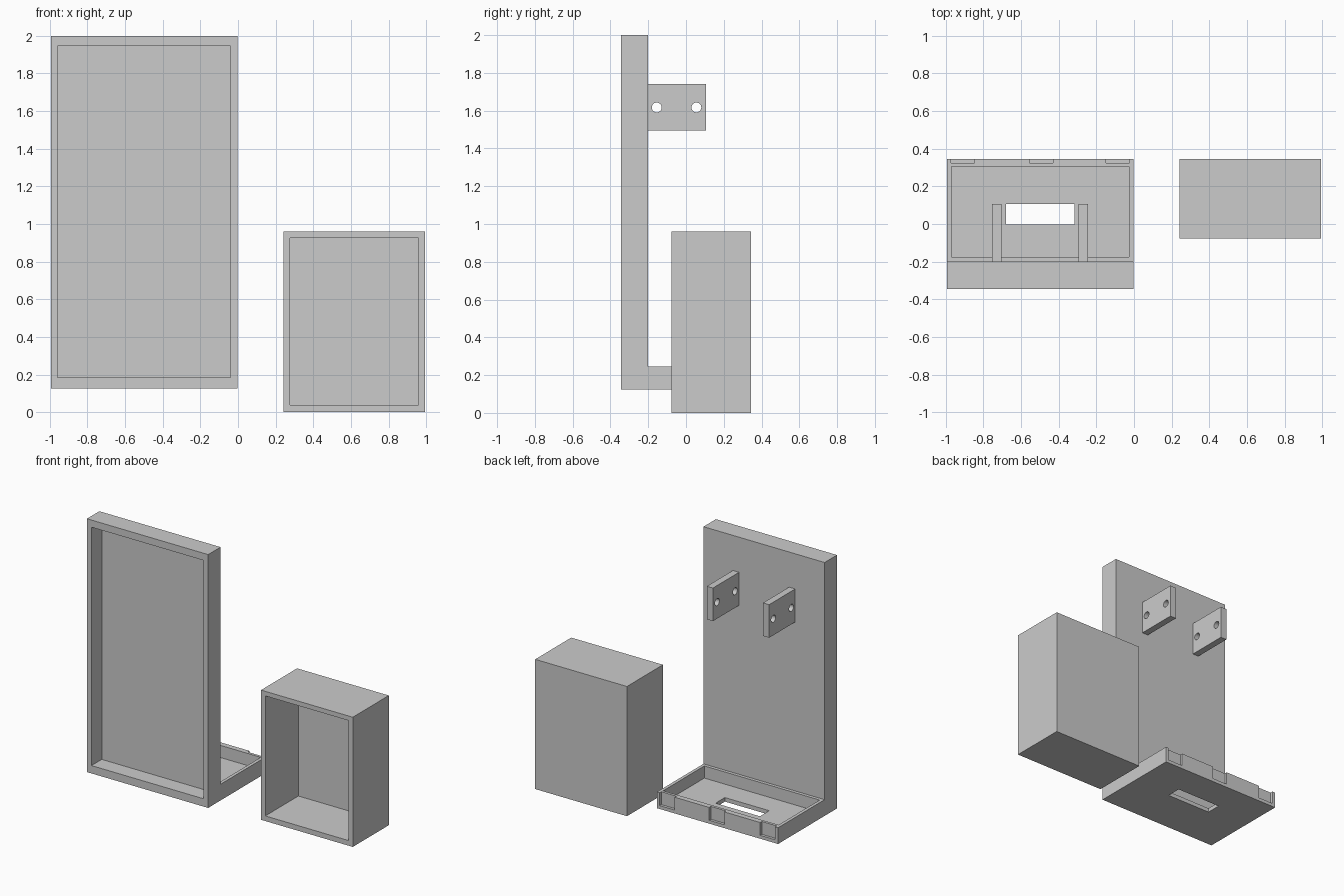
import bpy, bmesh, math

if "Cube" in bpy.data.objects:
    bpy.data.objects.remove(bpy.data.objects["Cube"])


def prism(name, profile, x0, x1):
    """Extrude a (y, z) profile along x."""
    bm = bmesh.new()
    face = bm.faces.new([bm.verts.new((x0, y, z)) for y, z in profile])
    side = bmesh.ops.extrude_face_region(bm, geom=[face])["geom"]
    moved = [v for v in side if isinstance(v, bmesh.types.BMVert)]
    bmesh.ops.translate(bm, verts=moved, vec=(x1 - x0, 0, 0))
    bmesh.ops.recalc_face_normals(bm, faces=bm.faces)
    mesh = bpy.data.meshes.new(name)
    bm.to_mesh(mesh)
    bm.free()
    obj = bpy.data.objects.new(name, mesh)
    bpy.context.collection.objects.link(obj)
    return obj


def box(name, x, y, z):
    return prism(name, [(y[0], z[0]), (y[1], z[0]), (y[1], z[1]), (y[0], z[1])], *x)


def disc(name, x, y, z, r, n=32):
    angles = [2 * math.pi * i / n for i in range(n)]
    return prism(name, [(y + r * math.cos(a), z + r * math.sin(a)) for a in angles], *x)


def cut(obj, cutter):
    cutter.hide_render = True
    mod = obj.modifiers.new("cut", 'BOOLEAN')
    mod.operation = 'DIFFERENCE'
    mod.solver = 'EXACT'
    mod.object = cutter
    bpy.context.view_layer.objects.active = obj
    bpy.ops.object.modifier_apply(modifier=mod.name)
    bpy.data.objects.remove(cutter)


# L-shaped body: upright panel with a shelf tray behind it
X0, X1 = -0.995, -0.003
body = prism("panel_and_tray",
             [(-0.345, 0.125), (0.345, 0.125), (0.345, 0.245),
              (-0.2, 0.245), (-0.2, 2.0), (-0.345, 2.0)], X0, X1)
# Front recess, tray recess and tray slot
cut(body, box("cutter", (-0.958, -0.041), (-0.5, -0.225), (0.183, 1.947)))
cut(body, box("cutter", (-0.971, -0.027), (-0.176, 0.305), (0.155, 0.4)))
cut(body, box("cutter", (-0.68, -0.317), (-0.002, 0.107), (0.0, 0.2)))
# Notches along the rear wall of the tray
for nx in (-0.91, -0.493, -0.087):
    cut(body, box("cutter", (nx - 0.062, nx + 0.062), (0.325, 0.5), (0.15, 0.4)))

# Mounting tabs with two holes each
for side, tx in (("left", -0.729), ("right", -0.269)):
    tab = box("mounting_tab_" + side, (tx - 0.025, tx + 0.025), (-0.2, 0.105), (1.495, 1.74))
    for hy in (-0.155, 0.055):
        cut(tab, disc("cutter", (tx - 0.1, tx + 0.1), hy, 1.617, 0.026))

# Open-fronted storage box
bin_box = box("open_box", (0.242, 0.993), (-0.076, 0.345), (0.0, 0.96))
cut(bin_box, box("cutter", (0.277, 0.958), (-0.5, 0.31), (0.038, 0.926)))
